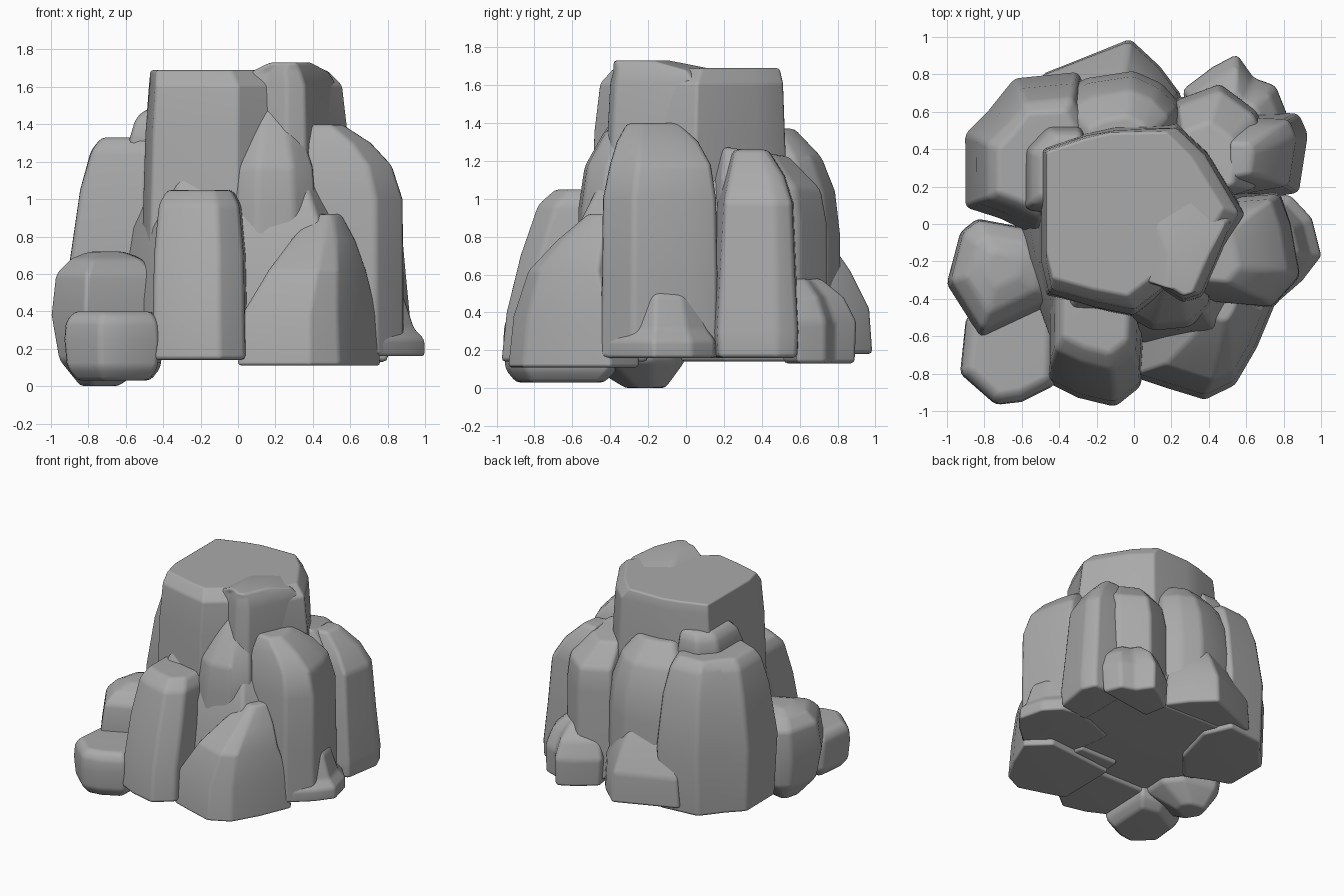
import bpy
import bmesh
import random
from mathutils import Vector

random.seed(4)

default_cube = bpy.data.objects.get("Cube")
if default_cube:
    bpy.data.objects.remove(default_cube, do_unlink=True)

# Single stone colour
stone = bpy.data.materials.new("grey stone")
stone.use_nodes = True
stone_colour = (0.4, 0.4, 0.4, 1)
stone.diffuse_color = stone_colour
stone.node_tree.nodes["Principled BSDF"].inputs["Base Color"].default_value = stone_colour
stone.roughness = 0.9


def add_ring(bm, outline, centre, height, scale, shift, lean):
    """One horizontal ring of a rock, lightly roughened."""
    ring = []
    for point in outline:
        arm = (point - centre) * scale * random.uniform(0.99, 1.01)
        spot = centre + arm + shift
        ring.append(bm.verts.new((spot.x, spot.y, height + lean.dot(arm))))
    return ring


def rock(name, outline, levels, tilt=(0, 0), soft=0.025):
    """Loft an outline (hundredths) through levels of (height, scale, shift x, shift y)."""
    outline = [Vector(point) / 100 for point in outline]
    centre = sum(outline, Vector((0, 0))) / len(outline)
    low, high = levels[0][0], levels[-1][0]
    bm = bmesh.new()
    rings = []
    for height, scale, *shift in levels:
        shift = Vector(shift or (0, 0)) / 100
        rise = (height - low) / (high - low)
        lean = Vector(tilt) * rise ** 2
        rings.append(add_ring(bm, outline, centre, height / 100, scale, shift, lean))
    count = len(outline)
    for lower, upper in zip(rings, rings[1:]):
        for i in range(count):
            j = (i + 1) % count
            bm.faces.new((lower[i], lower[j], upper[j], upper[i]))
    bm.faces.new(list(reversed(rings[0])))
    bm.faces.new(rings[-1])
    bmesh.ops.recalc_face_normals(bm, faces=bm.faces)
    for face in bm.faces:
        face.smooth = True

    mesh = bpy.data.meshes.new(name)
    bm.to_mesh(mesh)
    bm.free()
    mesh.materials.append(stone)
    obj = bpy.data.objects.new(name, mesh)
    bpy.context.collection.objects.link(obj)

    # Worn edges with broad, soft shading
    bevel = obj.modifiers.new("worn edges", "BEVEL")
    bevel.width = soft
    bevel.segments = 2
    bevel.limit_method = "ANGLE"
    bevel.angle_limit = 0.35
    normals = obj.modifiers.new("soft shading", "WEIGHTED_NORMAL")
    normals.keep_sharp = True


# Tall middle stack
rock("central_column",
     [(-48, 39), (-25, 47), (-10, 50), (23, 51), (38, 36), (57, 5), (45, -15),
      (34, -37), (26, -40), (17, -34), (0, -47), (-20, -43), (-44, -36), (-48, -20)],
     [(20, 1.08), (60, 1.07), (135, 1.03), (161, 0.99, 0, 1), (169, 0.9, -4, 4)],
     soft=0.015)
rock("summit_ridge",
     [(4, -32), (15, -34), (26, -41), (36, -38), (46, -15), (54, 5), (32, 25), (8, 10)],
     [(100, 1.08), (135, 1.04), (161, 0.98), (168, 0.84, -1, -2), (173, 0.45, 0, -12)])

# Inner mass that joins the columns
rock("core_mass",
     [(-45, -62), (50, -66), (74, -20), (74, 50), (45, 68), (-50, 70), (-70, 30), (-60, -20)],
     [(17, 1), (45, 0.98), (85, 0.88), (112, 0.7)])

# Front rocks
rock("front_column",
     [(-46, -85), (-30, -93), (-10, -98), (4, -87), (7, -40), (-46, -40)],
     [(14, 1), (40, 0.97, 0, 2), (70, 0.95, 0, 9), (97, 0.85, 0, 16), (105, 0.68, 0, 21)])
rock("front_right_rock",
     [(0, -82), (18, -88), (38, -94), (54, -86), (66, -66), (77, -40), (60, -25), (0, -30)],
     [(11, 1), (38, 0.94, 0, 1), (62, 0.68, 4, 1), (78, 0.45, 7, 9), (92, 0.2, 9, 18)])
rock("front_middle_column",
     [(-2, -50), (10, -57), (30, -55), (42, -44), (36, -20), (0, -20)],
     [(14, 1), (95, 1), (117, 0.93, 0, 2), (134, 0.7, 0, 8), (150, 0.4, 0, 14)])

# Right side rocks
rock("right_column",
     [(30, 5), (55, 15), (78, 17), (84, 0), (89, -28), (74, -45), (36, -42)],
     [(16, 1), (60, 0.99), (100, 0.97), (118, 0.87, -3, 0), (130, 0.7, -10, -2),
      (140, 0.45, -19, -5)])
rock("right_foot",
     [(66, 18), (84, 15), (95, 3), (100, -17), (90, -30), (74, -44), (66, -40)],
     [(16, 1), (25, 1), (31, 0.85, -3, 0), (48, 0.7, -6, 0), (60, 0.4, -12, 0)], soft=0.02)
rock("outer_right_column",
     [(60, 60), (88, 59), (93, 48), (88, 17), (60, 12)],
     [(16, 0.98), (30, 1), (60, 0.93, -2, 0), (98, 0.85, -4, 0), (112, 0.68, -10, -1),
      (126, 0.4, -20, -4)])

# Back rocks
rock("back_right_column",
     [(22, 66), (46, 75), (66, 60), (72, 42), (66, 18), (40, 10), (20, 40)],
     [(17, 1), (90, 1), (108, 0.92, 0, -1), (125, 0.6, -6, -8)], tilt=(0, -0.15))
rock("back_right_foot",
     [(26, 72), (42, 84), (55, 91), (64, 78), (76, 74), (82, 58), (30, 50)],
     [(13, 0.95), (35, 1), (48, 0.85, 0, -4), (58, 0.5, 0, -10)])
rock("back_column",
     [(-45, 30), (-42, 70), (-25, 78), (0, 82), (15, 75), (25, 64), (22, 30)],
     [(18, 1), (80, 1), (104, 0.95, 0, -2), (122, 0.8, 0, -6), (137, 0.5, 0, -14)])
rock("back_foot",
     [(-50, 80), (-30, 88), (-2, 99), (14, 84), (26, 68), (10, 45), (-40, 45)],
     [(18, 1), (42, 0.95), (62, 0.75, 0, -5), (80, 0.4, 0, -8)])

# Left side rocks
rock("back_left_rock",
     [(-90, 48), (-78, 60), (-64, 78), (-30, 81), (-20, 58), (-30, 20),
      (-52, -6), (-72, 3), (-90, 9)],
     [(14, 0.95), (65, 1), (105, 0.89, 2, -1), (126, 0.76, 4, -3), (133, 0.62, 5, -4)])
rock("left_shoulder",
     [(-58, 8), (-58, 40), (-46, 52), (-28, 52), (-20, 30), (-30, 3)],
     [(60, 1), (132, 1), (143, 0.88, 1, 0), (148, 0.7, 3, 0)])
rock("left_boulder",
     [(-100, -32), (-93, -4), (-84, 3), (-52, -3), (-40, -18), (-42, -42), (-82, -61)],
     [(0, 0.35, -4, 3), (14, 0.87), (38, 1), (60, 0.92, 0, 1), (68, 0.65), (72, 0.3)])
rock("front_left_boulder",
     [(-93, -80), (-90, -50), (-60, -34), (-40, -38), (-42, -86), (-60, -95), (-74, -97)],
     [(3, 0.75), (10, 0.95), (25, 1), (35, 0.97), (40, 0.8)])
